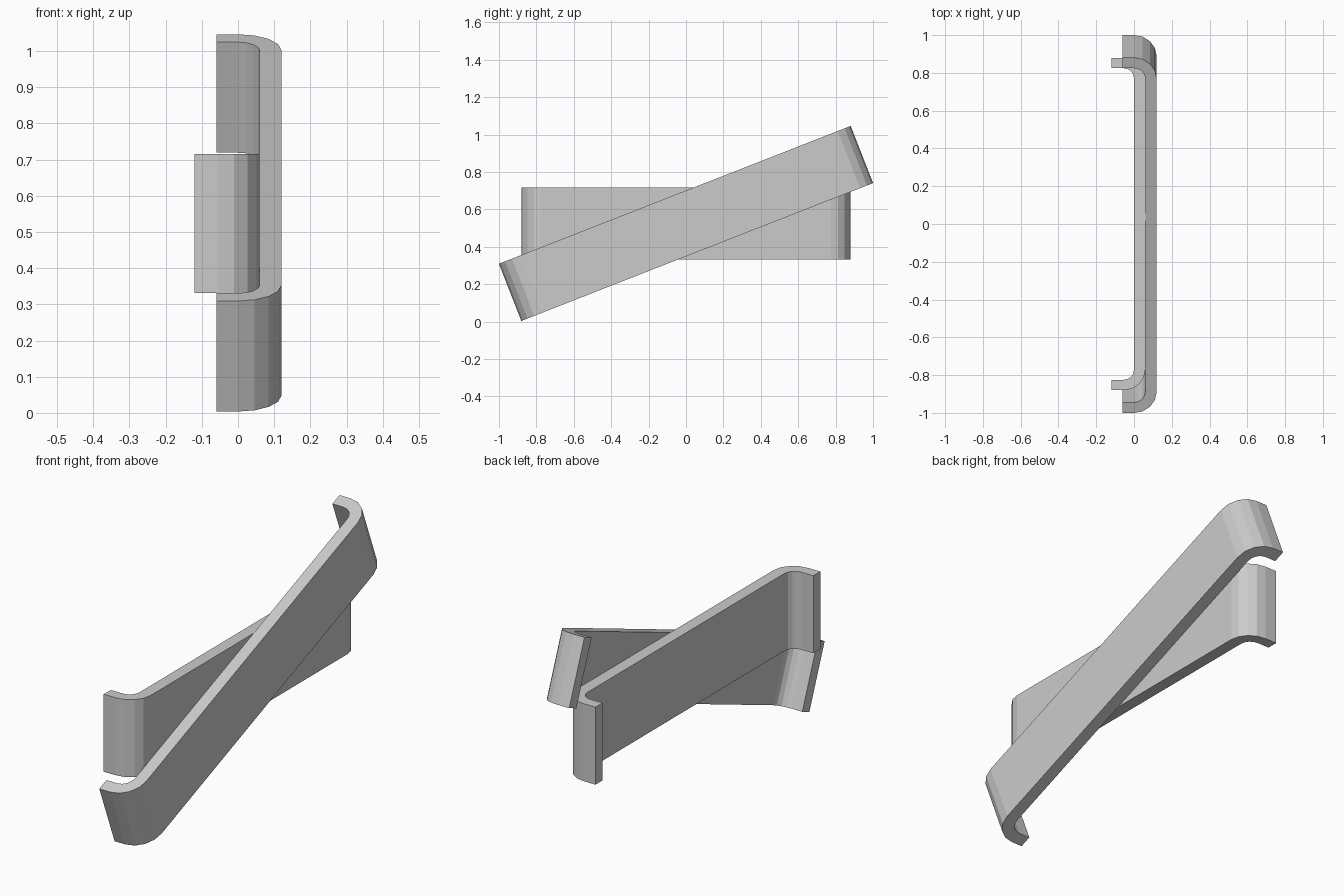
import bpy, bmesh
from math import sin, cos, pi, radians
from mathutils import Matrix

if "Cube" in bpy.data.objects:
    bpy.data.objects.remove(bpy.data.objects["Cube"])

SEG = 4  # facets per bend


def half_profile(x0, x1, half, tx, ty, rx, ry):
    """Outer and inner lines of the +y half, from the middle to the lip end."""
    cx, cy = x1 - rx, half - ry
    outer, inner = [], []
    for i in range(SEG + 1):
        a = pi / 2 * i / SEG
        outer.append((cx + rx * cos(a), cy + ry * sin(a)))
        inner.append((cx + (rx - tx) * cos(a), cy + (ry - ty) * sin(a)))
    outer.append((x0, half))
    inner.append((x0, half - ty))
    return outer, inner


def strap(name, height, z, tilt, **dims):
    outer, inner = half_profile(**dims)
    mirror = lambda pts: [(x, -y) for x, y in reversed(pts)]
    outer = mirror(outer) + outer
    inner = mirror(inner) + inner
    bm = bmesh.new()
    rows = []
    for (ox, oy), (ix, iy) in zip(outer, inner):
        rows.append([bm.verts.new(p) for p in (
            (ox, oy, -height / 2), (ox, oy, height / 2),
            (ix, iy, height / 2), (ix, iy, -height / 2))])
    # Sweep the rectangular section along the bent strip
    for a, b in zip(rows, rows[1:]):
        for k in range(4):
            m = (k + 1) % 4
            bm.faces.new((a[k], b[k], b[m], a[m]))
    bm.faces.new(rows[0])
    bm.faces.new(rows[-1][::-1])
    bmesh.ops.recalc_face_normals(bm, faces=bm.faces)
    bm.transform(Matrix.Translation((0, 0, z)) @ Matrix.Rotation(tilt, 4, 'X'))
    mesh = bpy.data.meshes.new(name)
    bm.to_mesh(mesh)
    bm.free()
    bpy.context.collection.objects.link(bpy.data.objects.new(name, mesh))


# Level strap behind, ends folded towards -x
strap("level_strap", 0.384, 0.524, 0,
      x0=-0.12, x1=0.06, half=0.88, tx=0.06, ty=0.055, rx=0.115, ry=0.108)

# Longer tilted strap crossing in front of it
strap("tilted_strap", 0.328, 0.525, radians(21.4),
      x0=-0.06, x1=0.12, half=1.01, tx=0.06, ty=0.06, rx=0.12, ry=0.12)
